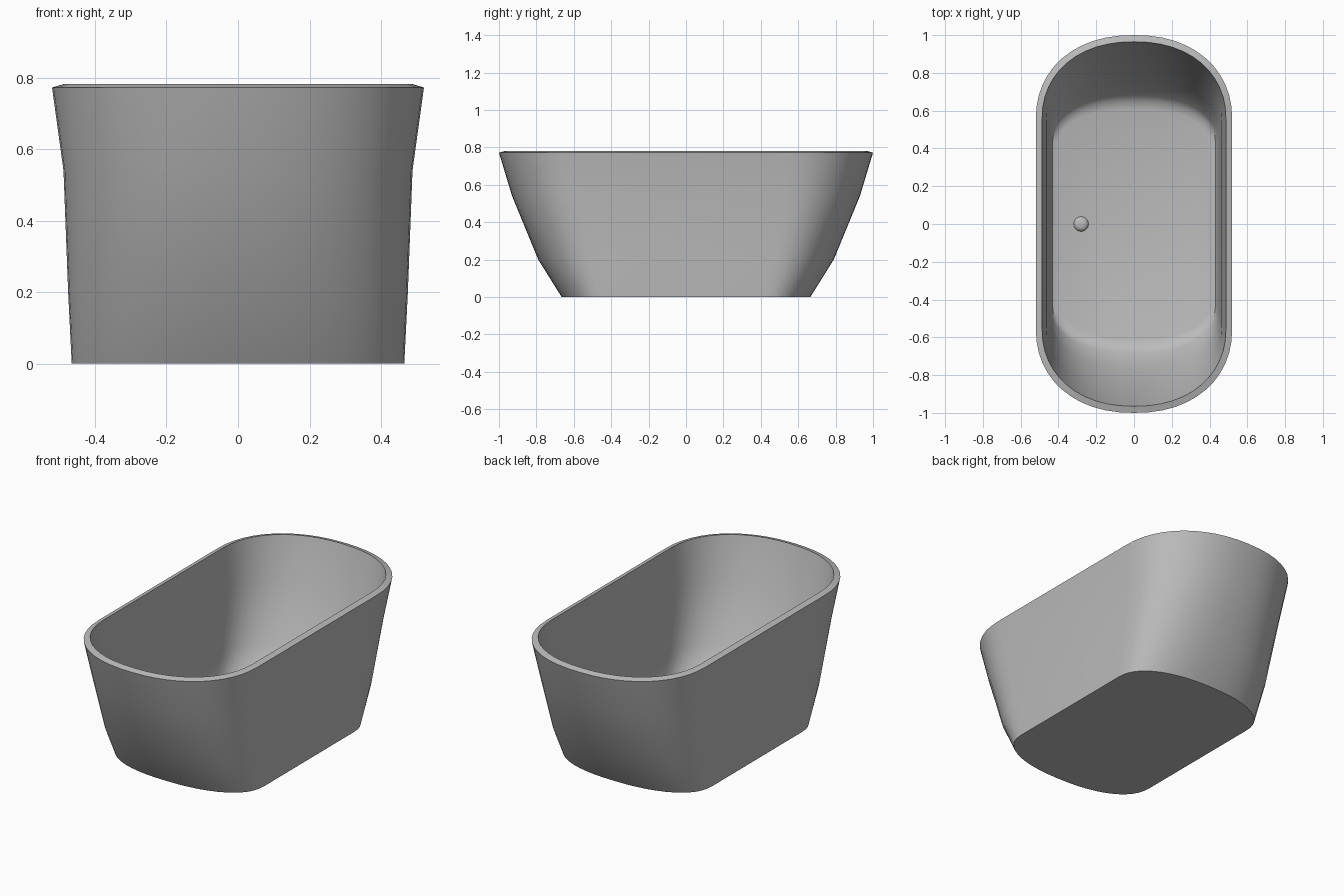
import bpy
import bmesh
from math import sin, cos, pi

cube = bpy.data.objects.get("Cube")
if cube:
    bpy.data.objects.remove(cube, do_unlink=True)


def make_material(name, rgb):
    mat = bpy.data.materials.new(name)
    mat.use_nodes = True
    mat.diffuse_color = (*rgb, 1)
    mat.node_tree.nodes["Principled BSDF"].inputs["Base Color"].default_value = (*rgb, 1)
    return mat


def outline(half_x, half_y, z, straight, power, steps=24):
    """Straight long sides joined by two softly squared round ends."""
    def bend(v):
        return abs(v) ** (2 / power)
    end = []
    for i in range(steps + 1):
        a = pi * i / steps
        x = half_x * bend(cos(a)) * (1 if i <= steps / 2 else -1)
        end.append((x, straight + (half_y - straight) * bend(sin(a)), z))
    return end + [(-x, -y, z) for x, y, z in end]


def loft(name, rings, mat, angle):
    bm = bmesh.new()
    loops = [[bm.verts.new(p) for p in ring] for ring in rings]
    n = len(loops[0])
    for low, high in zip(loops, loops[1:]):
        for i in range(n):
            j = (i + 1) % n
            bm.faces.new((low[i], low[j], high[j], high[i]))
    # Close both ends of the loft
    bm.faces.new(loops[0][::-1])
    bm.faces.new(loops[-1])
    bmesh.ops.recalc_face_normals(bm, faces=bm.faces)
    mesh = bpy.data.meshes.new(name)
    bm.to_mesh(mesh)
    bm.free()
    mesh.materials.append(mat)
    obj = bpy.data.objects.new(name, mesh)
    bpy.context.collection.objects.link(obj)
    bpy.ops.object.select_all(action='DESELECT')
    obj.select_set(True)
    bpy.context.view_layer.objects.active = obj
    bpy.ops.object.shade_smooth_by_angle(angle=angle)
    return obj


grey = make_material("enamel grey", (0.5, 0.5, 0.5))

# Tub: flared outer wall, sloping rim, inner wall, rounded floor edge
# Each level: half width, half length, height, straight half length, roundness
levels = [
    (0.465, 0.665, 0.0, 0.42, 2.3),
    (0.475, 0.79, 0.2, 0.47, 2.3),
    (0.488, 0.93, 0.54, 0.53, 2.25),
    (0.52, 1.0, 0.772, 0.55, 2.2),
    (0.487, 0.965, 0.782, 0.55, 2.2),
    (0.464, 0.9, 0.54, 0.53, 2.25),
    (0.45, 0.76, 0.2, 0.47, 2.3),
    (0.44, 0.68, 0.075, 0.43, 2.3),
    (0.432, 0.65, 0.05, 0.42, 2.3),
    (0.41, 0.61, 0.04, 0.4, 2.3),
]
loft("bathtub", [outline(*level) for level in levels], grey, 0.75)

# Drain: small low dome standing on the floor
drain_x, drain_r, drain_h, floor = -0.28, 0.04, 0.02, 0.04
dome = []
for k in range(4):
    t = k * pi / 8
    dome.append([(drain_x + drain_r * cos(t) * cos(2 * pi * i / 12),
                  drain_r * cos(t) * sin(2 * pi * i / 12),
                  floor + drain_h * sin(t)) for i in range(12)])
loft("drain_cap", dome, grey, 0.9)
